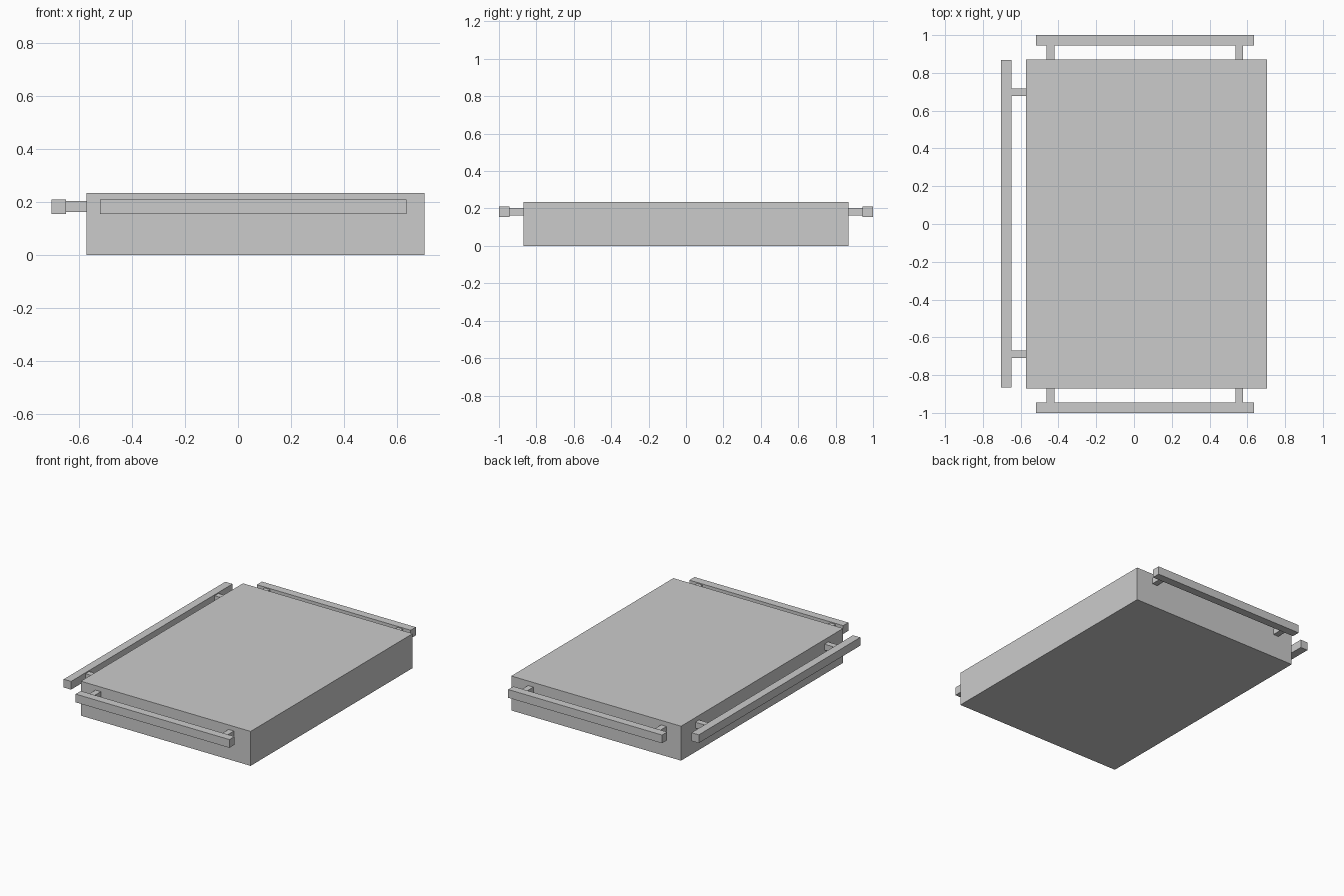
import bpy
import bmesh
from mathutils import Vector

if "Cube" in bpy.data.objects:
    bpy.data.objects.remove(bpy.data.objects["Cube"])


def box(name, lo, hi):
    """Axis-aligned box between two corners."""
    lo, hi = Vector(lo), Vector(hi)
    bm = bmesh.new()
    bmesh.ops.create_cube(bm, size=1.0)
    bmesh.ops.scale(bm, vec=hi - lo, verts=bm.verts)
    mesh = bpy.data.meshes.new(name)
    bm.to_mesh(mesh)
    bm.free()
    obj = bpy.data.objects.new(name, mesh)
    obj.location = (lo + hi) / 2
    bpy.context.collection.objects.link(obj)
    return obj


X0, X1, Y = -0.572, 0.704, 0.87
SEAM, TOP = 0.118, 0.234
RAIL_Z = (0.154, 0.210)
POST_Z = (0.163, 0.203)

# Slab body in two stacked layers
box("lower_slab", (X0, -Y, 0), (X1, Y, SEAM))
box("upper_slab", (X0, -Y, SEAM), (X1, Y, TOP))

# Front and back rails with their brackets
for label, s in (("front", -1), ("back", 1)):
    a, b = sorted((s * 0.945, s * 1.0))
    box(label + "_rail", (-0.52, a, RAIL_Z[0]), (0.636, b, RAIL_Z[1]))
    a, b = sorted((s * Y, s * 0.945))
    for side, x in (("left", -0.442), ("right", 0.558)):
        box(f"{label}_{side}_bracket", (x - 0.02, a, POST_Z[0]), (x + 0.02, b, POST_Z[1]))

# Left rail with its brackets
box("left_rail", (-0.704, -0.865, RAIL_Z[0]), (-0.649, 0.868, RAIL_Z[1]))
for label, y in (("front", -0.69), ("back", 0.697)):
    box(f"left_{label}_bracket", (-0.649, y - 0.02, POST_Z[0]), (X0, y + 0.02, POST_Z[1]))
